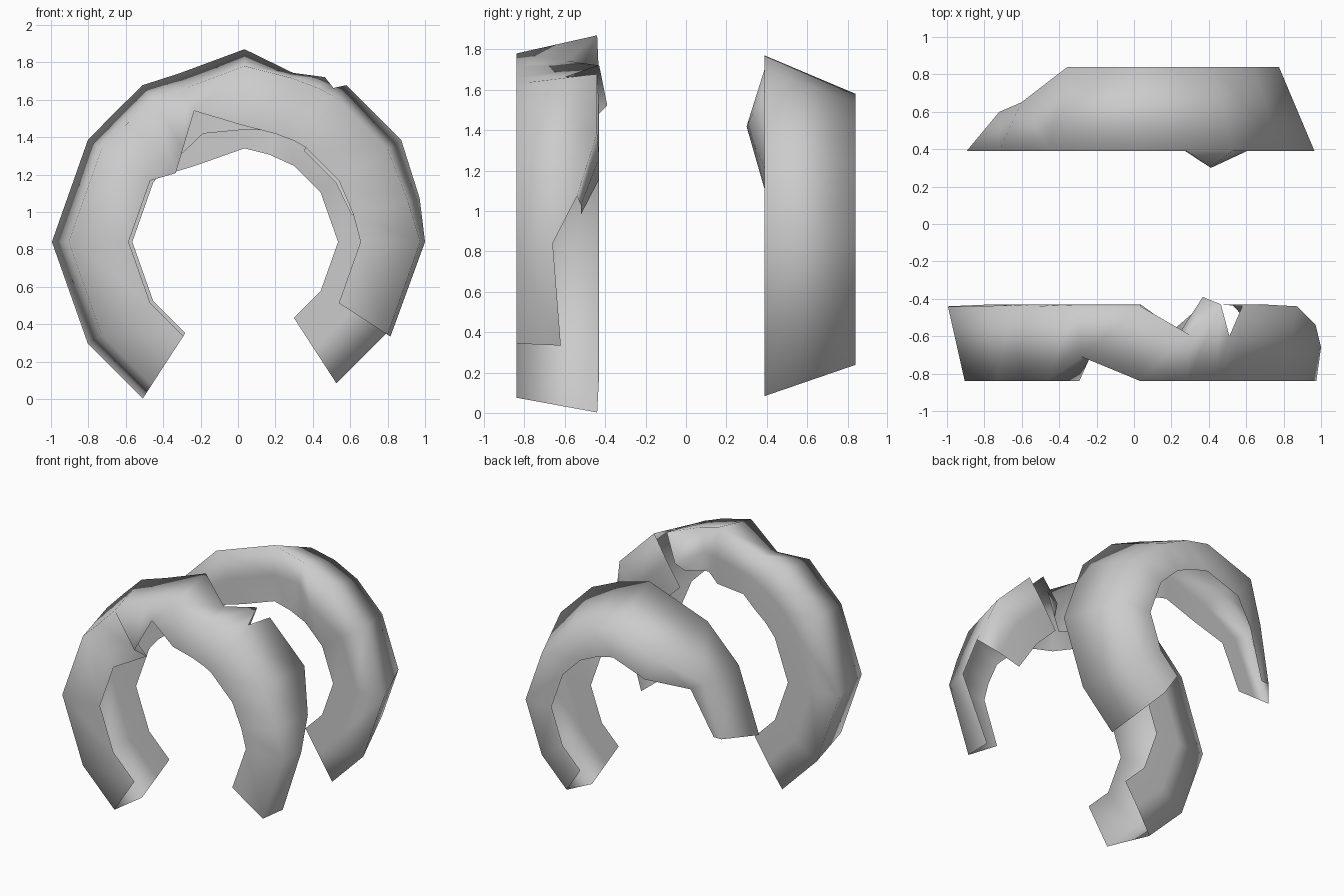
import bpy, bmesh
from math import radians, sin, cos

if "Cube" in bpy.data.objects:
    bpy.data.objects.remove(bpy.data.objects["Cube"])

CX, CZ = 0.035, 0.84   # common axis of both arches


def arch(name, section, angles, changes, torn):
    """Sweep a (radius, y) section, open on its inner side, round the axis.
    changes: worn points per ring; torn: missing strips after a ring."""
    bm = bmesh.new()
    rings = []
    for a in angles:
        k = 1.0 if a % 90 == 0 else 0.97
        ring = []
        for key, (r, y) in section.items():
            r *= k
            if key in changes.get(a, {}):
                r, y = changes[a][key]
            ring.append(bm.verts.new((CX + r * cos(radians(a)), y,
                                      CZ + r * sin(radians(a)))))
        rings.append(ring)
    keys = list(section)
    n = len(keys)
    for a, r0, r1 in zip(angles, rings, rings[1:]):
        for i in range(n):
            if keys[i] == "face_in" or keys[i] in torn.get(a, ()):
                continue
            j = (i + 1) % n
            bm.faces.new((r0[i], r0[j], r1[j], r1[i]))
    bmesh.ops.delete(bm, geom=[v for v in bm.verts if not v.link_faces],
                     context='VERTS')
    bmesh.ops.recalc_face_normals(bm, faces=bm.faces)
    me = bpy.data.meshes.new(name)
    bm.to_mesh(me)
    bm.free()
    for p in me.polygons:
        p.use_smooth = True
    ob = bpy.data.objects.new(name, me)
    bpy.context.collection.objects.link(ob)
    return ob


# Front arch: long left leg, ragged short right leg, tear left of the crown
front_section = {"outer": (1.03, -0.44), "face_out": (0.94, -0.84),
                 "face_in": (0.62, -0.84), "inner": (0.60, -0.43),
                 "mid": (0.80, -0.43)}
arch("front_arch", front_section,
     [-33, 0, 14, 33, 57, 60, 64, 74, 90, 111, 123, 135, 147, 180, 213, 237],
     {-33: {"outer": (0.93, -0.62)},
      0: {"outer": (0.965, -0.66), "inner": (0.61, -0.58), "mid": (0.78, -0.60)},
      14: {"outer": (0.965, -0.54), "face_out": (0.90, -0.84),
           "face_in": (0.60, -0.84), "inner": (0.59, -0.52),
           "mid": (0.78, -0.52)},
      60: {"outer": (0.95, -0.60)},
      64: {"outer": (0.98, -0.43), "inner": (0.68, -0.46), "mid": (0.76, -0.39)},
      74: {"outer": (0.94, -0.59), "inner": (0.62, -0.57), "mid": (0.76, -0.58)},
      111: {"outer": (0.966, -0.44), "face_out": (0.88, -0.71),
            "face_in": (0.75, -0.71), "inner": (0.62, -0.43)},
      135: {"outer": (0.98, -0.44), "face_out": (0.89, -0.84),
            "face_in": (0.52, -0.63), "inner": (0.58, -0.43)}},
     {-33: ("inner", "mid"), 0: ("inner", "mid"),
      57: ("inner", "mid"), 60: ("inner", "mid")})

# Back arch: long right leg, left leg tapering off at axis height
back_section = {"outer": (0.93, 0.39), "face_out": (0.74, 0.84),
                "face_in": (0.52, 0.84), "inner": (0.50, 0.39),
                "mid": (0.70, 0.39)}
arch("back_arch", back_section,
     [-57, -33, 0, 33, 57, 74, 90, 123, 147, 180],
     {57: {"mid": (0.69, 0.30)},
      74: {"outer": (0.90, 0.39), "face_out": (0.725, 0.84),
           "mid": (0.70, 0.42)},
      147: {"face_out": (0.76, 0.65), "face_in": (0.64, 0.66),
            "inner": (0.61, 0.39), "mid": (0.75, 0.39)},
      180: {"face_out": (0.755, 0.60), "face_in": (0.69, 0.60),
            "inner": (0.66, 0.39), "mid": (0.80, 0.39)}},
     {})
